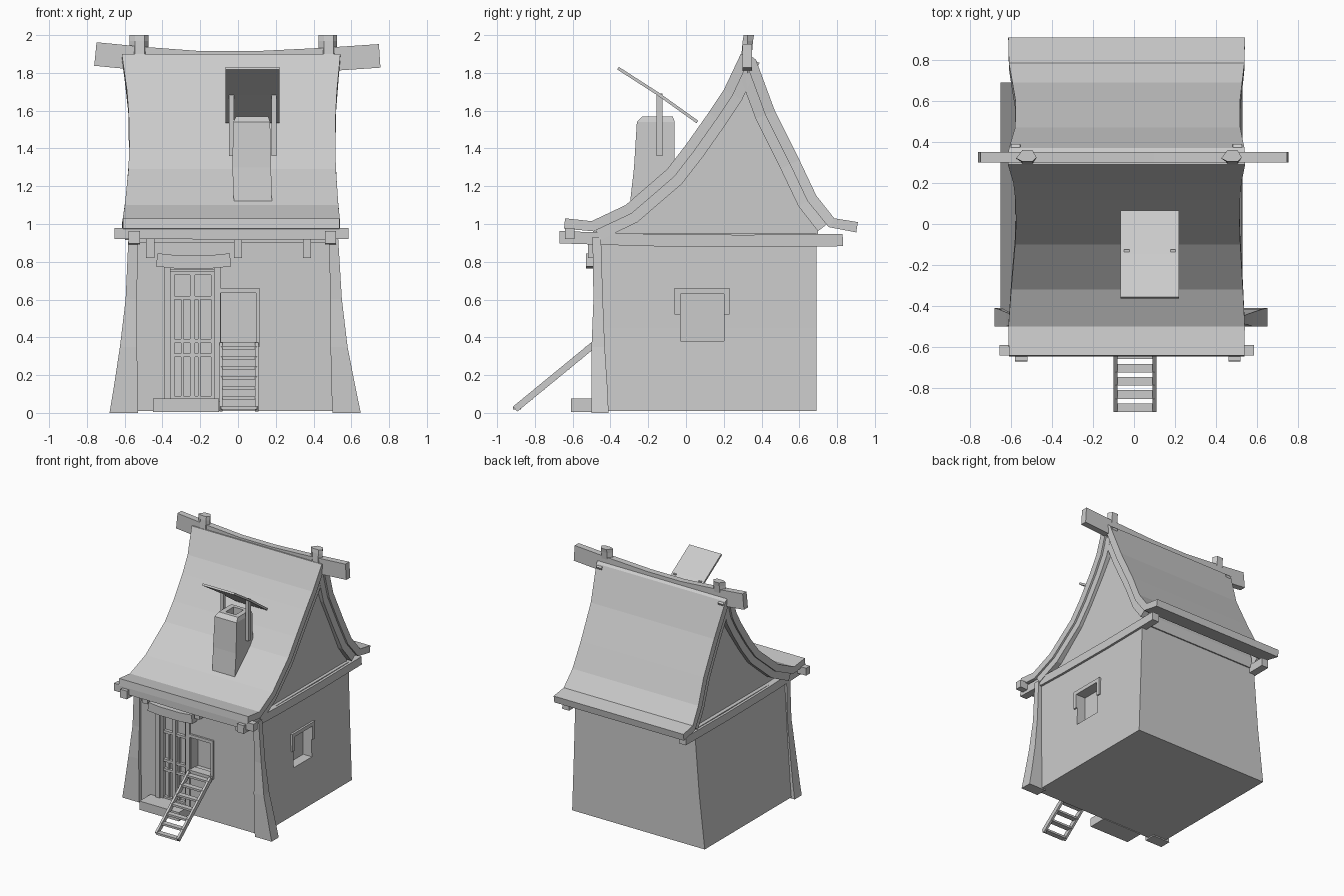
import bpy, bmesh
from mathutils import Vector

cube = bpy.data.objects.get("Cube")
if cube:
    bpy.data.objects.remove(cube, do_unlink=True)

GREY = (0.6, 0.6, 0.6, 1)
mat = bpy.data.materials.new("plain grey")
mat.use_nodes = True
mat.diffuse_color = GREY
mat.node_tree.nodes["Principled BSDF"].inputs["Base Color"].default_value = GREY


def loft(name, rings):
    """Skin a list of equal rings and cap both ends."""
    bm = bmesh.new()
    vs = [[bm.verts.new(p) for p in r] for r in rings]
    n = len(rings[0])
    for a, b in zip(vs, vs[1:]):
        for i in range(n):
            j = (i + 1) % n
            bm.faces.new((a[i], a[j], b[j], b[i]))
    bm.faces.new(vs[0][::-1])
    bm.faces.new(vs[-1])
    bmesh.ops.recalc_face_normals(bm, faces=bm.faces)
    me = bpy.data.meshes.new(name)
    bm.to_mesh(me)
    bm.free()
    me.materials.append(mat)
    ob = bpy.data.objects.new(name, me)
    bpy.context.collection.objects.link(ob)
    return ob


def rect(x0, x1, y0, y1, z):
    return [(x0, y0, z), (x1, y0, z), (x1, y1, z), (x0, y1, z)]


def box(name, x0, x1, y0, y1, z0, z1):
    return loft(name, [rect(x0, x1, y0, y1, z0), rect(x0, x1, y0, y1, z1)])


def bar(name, pts, w, h, side=(1, 0, 0)):
    """Rectangular beam along points; w is measured along side."""
    pts = [Vector(p) for p in pts]
    s = Vector(side)
    rings = []
    for i, p in enumerate(pts):
        d = pts[min(i + 1, len(pts) - 1)] - pts[max(i - 1, 0)]
        u = s.cross(d).normalized() * h / 2
        v = s * w / 2
        rings.append([p - v - u, p + v - u, p + v + u, p - v + u])
    return loft(name, rings)


def cut(ob, *size):
    """Cut a box-shaped recess."""
    tool = box("cutter", *size)
    tool.hide_render = True
    m = ob.modifiers.new("recess", "BOOLEAN")
    m.operation, m.object, m.solver = "DIFFERENCE", tool, "EXACT"
    bpy.context.view_layer.objects.active = ob
    bpy.ops.object.modifier_apply(modifier=m.name)
    bpy.data.objects.remove(tool, do_unlink=True)


# House body with recessed door, hatch and side window
walls = loft("walls", [rect(-.65, .53, -.47, .69, .01), rect(-.60, .515, -.47, .69, .45),
                       rect(-.56, .50, -.47, .69, .95)])
cut(walls, -.36, -.12, -.6, -.44, .06, .76)
cut(walls, -.09, .10, -.6, -.38, .37, .64)
cut(walls, .44, .7, -.03, .20, .38, .63)

# Roof outlines from eave to ridge, as (y, z)
front = [(-.64, 1.03), (-.5, 1.015), (-.32, 1.10), (-.1, 1.29), (.0, 1.42),
         (.12, 1.59), (.2, 1.71), (.29, 1.9), (.34, 1.9)]
back = [(.91, 1.01), (.785, 1.03), (.69, 1.15), (.6, 1.34), (.47, 1.6), (.37, 1.87), (.33, 1.9)]


def edges(z):
    """Roof sides flare at the eaves and at the ridge."""
    t = min(1, abs(z - 1.45) / .45) ** 2
    return -.575 - .04 * t, .515 + .027 * t


def offset(path, dist, sign):
    out = []
    for i, (y, z) in enumerate(path):
        a, b = path[max(i - 1, 0)], path[min(i + 1, len(path) - 1)]
        d = Vector((b[0] - a[0], b[1] - a[1])).normalized()
        out.append((y + sign * d.y * dist, z - sign * d.x * dist))
    return out


def slab(name, path, sign, near, far, span):
    rings = []
    for (y, z), (a, b), (c, d) in zip(path, offset(path, near, sign), offset(path, far, sign)):
        x0, x1 = span(z)
        rings.append([(x0, a, b), (x1, a, b), (x1, c, d), (x0, c, d)])
    loft(name, rings)


for label, path, sign in (("front", front, 1), ("back", back, -1)):
    slab(label + "_roof", path, sign, 0, .055, edges)
    board = path[1:-1]
    slab(label + "_right_bargeboard", board, sign, .05, .11,
         lambda z: (edges(z)[0] + .015, edges(z)[0] + .06))
    slab(label + "_left_bargeboard", board, sign, .05, .11,
         lambda z: (edges(z)[1] - .06, edges(z)[1] - .015))

# Gable infill under the roof
gable = offset(front[1:-1], .04, 1) + offset(back[1:-1], .04, -1)[::-1]
gable = [(max(-.46, min(.7, y)), z) for y, z in gable]
gable = [(-.46, .92)] + gable + [(.7, .92)]
loft("gable_walls", [[(x, y, z) for y, z in gable] for x in (-.53, .475)])

# Corner posts that splay toward the ground
post = [(0, .15, .50, .41), (.12, .13, .50, .415), (.35, .09, .50, .43),
        (.6, .06, .49, .44), (.93, .05, .495, .45)]
for name, outer, sgn in (("right_post", (-.68, -.66, -.625, -.595, -.58), 1),
                         ("left_post", (.65, .625, .58, .55, .53), -1)):
    loft(name, [rect(*sorted((x, x + sgn * w)), -f, -b, z)
                for x, (z, w, f, b) in zip(outer, post)])

# Beams under the eaves
for name, x in (("right_side_beam", -.55), ("left_side_beam", .49)):
    bar(name, [(x, -.67, .93), (x, -.2, .915), (x, .3, .91), (x, .83, .915)], .06, .065)
bar("front_eave_beam", [(-.655, -.615, .95), (-.3, -.615, .95), (.1, -.615, .945),
                        (.585, -.615, .95)], .05, .06, (0, 1, 0))
box("front_wall_plate", -.56, .5, -.49, -.44, .9, .96)
for i, x in enumerate((-.465, .0, .365)):
    box(f"rafter_peg_{i}", x - .022, x + .022, -.52, -.46, .82, .92)

# Ridge beam and its pegs
bar("ridge_beam", [(-.755, .325, 1.9), (-.5, .325, 1.875), (-.2, .325, 1.853), (.1, .325, 1.853),
                   (.45, .325, 1.87), (.75, .325, 1.89)], .05, .125, (0, 1, 0))
for name, x in (("right_ridge_peg", -.525), ("left_ridge_peg", .475)):
    loft(name, [[(x - .05, .32, z), (x - .02, .295 + k, z), (x + .03, .295 + k, z),
                 (x + .05, .325, z), (x + .03, .35 + k, z), (x - .02, .35 + k, z)]
                for z, k in ((1.8, -.01), (1.97, .005), (2.0, .01))])

# Chimney with hollow top and a tilted rain cover
chimney = loft("chimney", [rect(-.02, .18, -.30, -.06, 1.08), rect(-.03, .175, -.275, -.06, 1.3),
                           rect(-.025, .17, -.26, -.06, 1.54), rect(-.01, .16, -.23, -.07, 1.57)])
cut(chimney, .03, .12, -.2, -.1, 1.45, 1.7)
bar("chimney_cover", [(.077, -.36, 1.825), (.077, -.15, 1.69), (.077, .06, 1.54)], .285, .016)
for name, x in (("right_cover_post", -.035), ("left_cover_post", .19)):
    box(name, x - .013, x + .013, -.155, -.125, 1.36, 1.69)

# Door: frame, lintel, step, panels and lattice
for name, x in (("door_jamb_right", -.375), ("door_jamb_left", -.11)):
    box(name, x - .018, x + .018, -.485, -.44, .06, .78)
bar("door_lintel", [(-.43, -.5, .81), (-.33, -.5, .80), (-.14, -.5, .80), (-.04, -.5, .81)],
    .06, .07, (0, 1, 0))
box("door_step", -.45, -.10, -.61, -.46, .005, .075)
for i, z in enumerate((.08, .305, .38, .61, .74)):
    box(f"door_rail_{i}", -.36, -.12, -.465, -.435, z - .01, z + .01)
for i, x in enumerate((-.35, -.24, -.13)):
    box(f"door_stile_{i}", x - .013, x + .013, -.47, -.435, .06, .75)
for i, x in enumerate((-.295, -.205)):
    box(f"door_slat_{i}", x - .006, x + .006, -.46, -.435, .08, .61)

# Trim around the hatch
box("hatch_top_trim", -.1, .115, -.485, -.46, .635, .66)
box("hatch_side_trim", .095, .115, -.485, -.46, .36, .65)
box("hatch_sill", -.1, .115, -.49, -.42, .35, .375)

# Trim around the side window
box("window_top_trim", .48, .525, -.06, .23, .63, .66)
for name, y in (("window_front_trim", -.045), ("window_back_trim", .215)):
    box(name, .48, .525, y - .015, y + .015, .52, .64)

# Ladder up to the hatch
foot, top = Vector((0, -.905, .02)), Vector((0, -.49, .36))
for name, x in (("ladder_rail_right", -.09), ("ladder_rail_left", .1)):
    bar(name, [foot + Vector((x, 0, 0)), top + Vector((x, 0, 0))], .018, .035)
for i in range(7):
    p = foot.lerp(top, .02 + i * .155)
    box(f"ladder_tread_{i}", -.09, .1, p.y - .02, p.y + .022, p.z - .008, p.z + .008)
